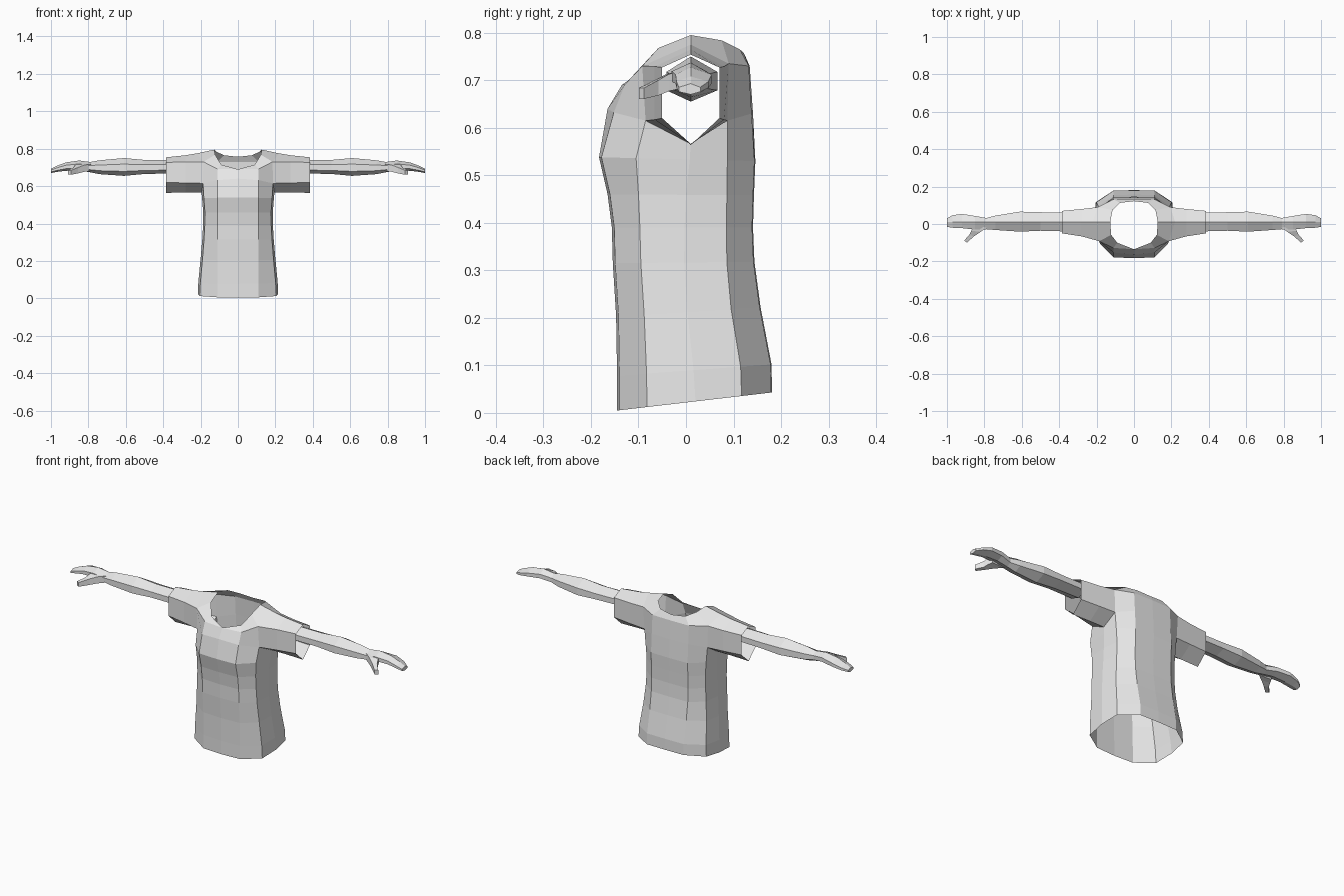
import bpy, bmesh

cube = bpy.data.objects.get("Cube")
if cube:
    bpy.data.objects.remove(cube, do_unlink=True)

grey = bpy.data.materials.new("light_grey")
grey.use_nodes = True
grey.diffuse_color = (0.8, 0.8, 0.8, 1)
grey.node_tree.nodes["Principled BSDF"].inputs["Base Color"].default_value = (0.8, 0.8, 0.8, 1)


def add_ring(bm, points):
    return [bm.verts.new(p) for p in points]


def bridge(bm, a, b, closed=True):
    n = len(a)
    for i in range(n if closed else n - 1):
        j = (i + 1) % n
        bm.faces.new((a[i], a[j], b[j], b[i]))


def finish(bm, name):
    """Flat shaded half, mirrored to the other side."""
    bmesh.ops.recalc_face_normals(bm, faces=bm.faces[:])
    mesh = bpy.data.meshes.new(name)
    bm.to_mesh(mesh)
    bm.free()
    mesh.materials.append(grey)
    obj = bpy.data.objects.new(name, mesh)
    bpy.context.collection.objects.link(obj)
    mod = obj.modifiers.new("mirror", "MIRROR")
    mod.use_clip = True
    mod.merge_threshold = 0.0005
    return obj


def loft(name, rings):
    """Capped tube through a list of cross-sections."""
    bm = bmesh.new()
    loops = [add_ring(bm, r) for r in rings]
    for a, b in zip(loops, loops[1:]):
        bridge(bm, a, b)
    bm.faces.new(loops[0])
    bm.faces.new(loops[-1])
    return finish(bm, name)


# Shirt body: half rings from front centre round to back centre
# z front, z back, y front, y front side, y side, y back side, y back, half width
body = [
    (0.005, 0.043, -0.145, -0.082, 0.020, 0.117, 0.181, 0.215),
    (0.078, 0.102, -0.145, -0.083, 0.016, 0.115, 0.180, 0.212),
    (0.203, 0.222, -0.147, -0.088, 0.003, 0.095, 0.157, 0.200),
    (0.315, 0.318, -0.154, -0.095, -0.004, 0.086, 0.144, 0.191),
    (0.390, 0.390, -0.156, -0.097, -0.003, 0.085, 0.141, 0.187),
    (0.460, 0.458, -0.165, -0.100, 0.000, 0.086, 0.143, 0.186),
    (0.538, 0.530, -0.183, -0.105, 0.008, 0.087, 0.146, 0.192),
]
bm = bmesh.new()
prev = None
for zf, zb, yf, yfs, ys, ybs, yb, w in body:
    xy = [(0, yf), (0.11, yf + 0.005), (w * 0.95, yfs), (w, ys),
          (w * 0.95, ybs), (0.11, yb - 0.002), (0, yb)]
    ring = add_ring(bm, [(x, y, zf + (zb - zf) * (y - yf) / (yb - yf)) for x, y in xy])
    if prev:
        bridge(bm, prev, ring, closed=False)
    prev = ring

# Chest, upper back, shoulders and neckline
upper = {
    "m0": (0, -0.165, 0.640), "m1": (0.11, -0.152, 0.632),
    "t1": (0.11, -0.128, 0.692), "b5": (0.11, 0.138, 0.630), "b6": (0, 0.141, 0.630),
    "u5": (0.11, 0.132, 0.730), "u6": (0, 0.134, 0.730),
    "ab": (0.195, 0.010, 0.566), "fl": (0.187, -0.085, 0.615), "fu": (0.185, -0.092, 0.730),
    "tp": (0.220, 0.010, 0.775), "bu": (0.195, 0.090, 0.735), "bl": (0.190, 0.087, 0.615),
    "n0": (0, -0.135, 0.690), "n1": (0.090, -0.100, 0.715), "n2": (0.122, -0.058, 0.768),
    "n3": (0.127, 0.010, 0.795), "n4": (0.115, 0.075, 0.784), "n5": (0.075, 0.113, 0.765),
    "n6": (0, 0.122, 0.757),
}
v = {k: bm.verts.new(p) for k, p in upper.items()}
v.update({"c%d" % i: vert for i, vert in enumerate(prev)})
for face in ("c0 c1 m1 m0", "c1 c2 fl m1", "c2 c3 ab fl", "c3 c4 bl ab",
             "c4 c5 b5 bl", "c5 c6 b6 b5", "m0 m1 t1 n0", "m1 fl fu t1",
             "n0 t1 n1", "t1 fu n2 n1", "fu tp n3 n2", "tp bu n4 n3",
             "bu u5 n5 n4", "u5 u6 n6 n5", "b5 b6 u6 u5", "bl b5 u5 bu"):
    bm.faces.new([v[k] for k in face.split()])

# Open six-sided sleeve
loop = [v[k] for k in ("ab", "fl", "fu", "tp", "bu", "bl")]
for x, yf, yb, zs in ((0.28, -0.066, 0.080, (0.566, 0.617, 0.729, 0.765)),
                      (0.385, -0.050, 0.070, (0.564, 0.620, 0.727, 0.754))):
    z0, z1, z2, z3 = zs
    ring = add_ring(bm, [(x, 0.01, z0), (x, yf, z1), (x, yf, z2),
                         (x, 0.01, z3), (x, yb, z2), (x, yb, z1)])
    bridge(bm, loop, ring)
    loop = ring
finish(bm, "shirt")


# Arms with flattened hands
def hexagon(x, y0, y1, z0, z1, crease=0.01):
    lo, hi = z0 + (z1 - z0) * 0.25, z0 + (z1 - z0) * 0.66
    return [(x, crease, z0), (x, y0, lo), (x, y0, hi),
            (x, crease, z1), (x, y1, hi), (x, y1, lo)]


arm = [
    (0.350, -0.040, 0.060, 0.668, 0.740), (0.500, -0.036, 0.063, 0.665, 0.740),
    (0.610, -0.041, 0.066, 0.655, 0.750), (0.740, -0.032, 0.045, 0.664, 0.738),
    (0.790, -0.028, 0.032, 0.674, 0.729), (0.850, -0.030, 0.043, 0.684, 0.737),
    (0.920, -0.022, 0.054, 0.682, 0.727), (0.970, -0.020, 0.047, 0.676, 0.708),
    (1.000, -0.015, 0.030, 0.670, 0.693),
]
loft("arms", [hexagon(*a) for a in arm])

# Thumbs: outer edge point, inner edge point, bottom and top height
thumb = [
    ((0.785, -0.018), (0.860, -0.015), 0.682, 0.718),
    ((0.820, -0.042), (0.870, -0.036), 0.677, 0.713),
    ((0.855, -0.066), (0.880, -0.058), 0.668, 0.700),
    ((0.893, -0.099), (0.908, -0.088), 0.661, 0.684),
]
loft("thumbs", [[(*a, lo), (*b, lo), (*b, hi), (*a, hi)] for a, b, lo, hi in thumb])
